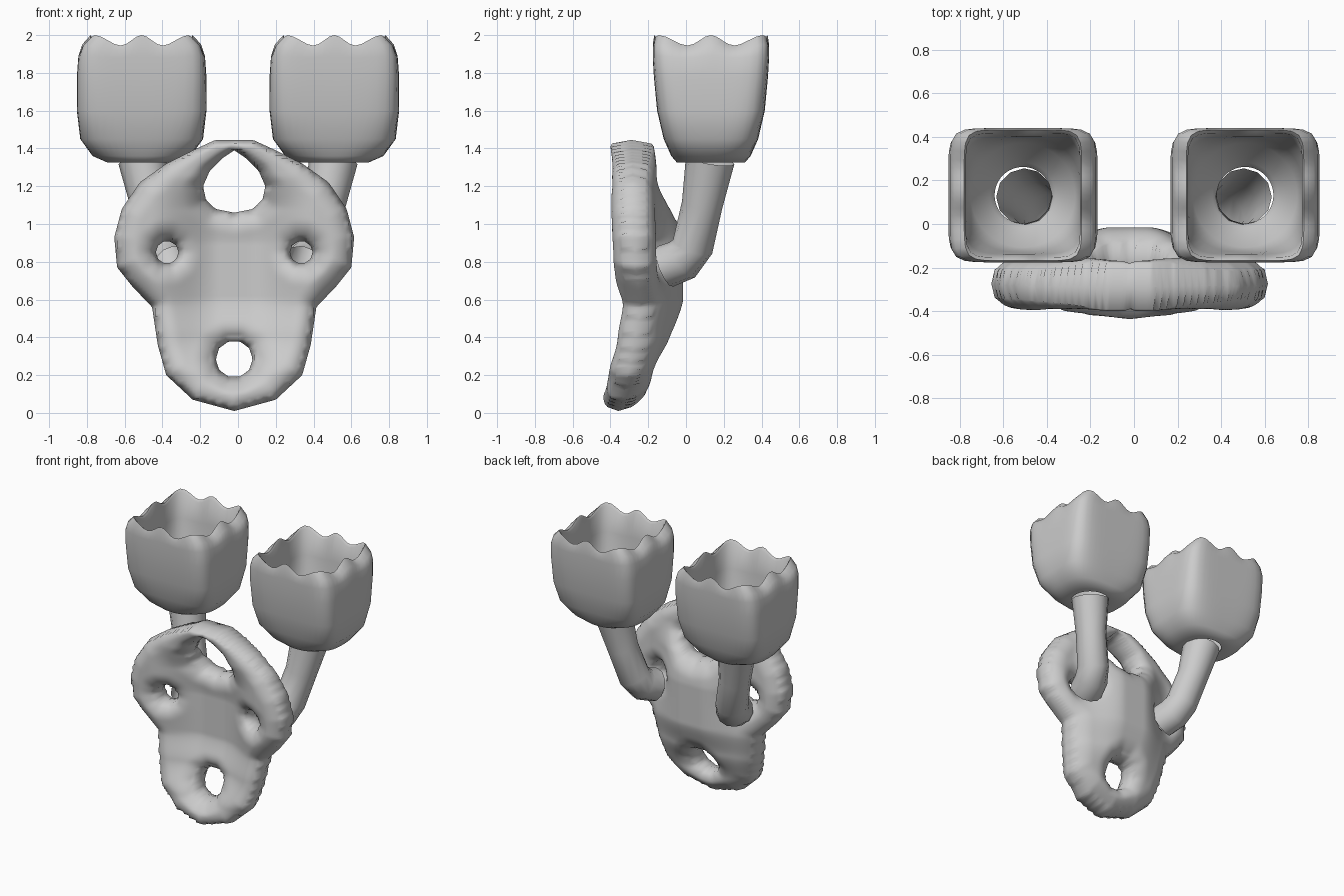
import bpy, bmesh, math
from mathutils import Vector

if "Cube" in bpy.data.objects:
    bpy.data.objects.remove(bpy.data.objects["Cube"])


def finish(name, bm, smooth=60):
    bmesh.ops.remove_doubles(bm, verts=bm.verts, dist=1e-4)
    bmesh.ops.recalc_face_normals(bm, faces=bm.faces)
    me = bpy.data.meshes.new(name)
    bm.to_mesh(me)
    bm.free()
    ob = bpy.data.objects.new(name, me)
    bpy.context.collection.objects.link(ob)
    bpy.ops.object.select_all(action='DESELECT')
    ob.select_set(True)
    bpy.context.view_layer.objects.active = ob
    bpy.ops.object.shade_smooth_by_angle(angle=math.radians(smooth))
    return ob


def skin(bm, rings):
    vs = [[bm.verts.new(p) for p in r] for r in rings]
    n = len(vs[0])
    for a, b in zip(vs, vs[1:]):
        for i in range(n):
            bm.faces.new((a[i], a[(i + 1) % n], b[(i + 1) % n], b[i]))


def interp(table, z):
    for (z0, a), (z1, b) in zip(table, table[1:]):
        if z <= z1:
            t = max(0, (z - z0) / (z1 - z0))
            t = t * t * (3 - 2 * t) * 0.5 + t * 0.5
            return a + (b - a) * t
    return table[-1][1]


# Back plate: pillowy bowed plate with four holes
def mirrored(half):
    return half + [(-x, z) for x, z in reversed(half) if x > 0]


def circle(cx, cz, r, n=10):
    return [(cx + r * math.cos(math.tau * i / n), cz + r * math.sin(math.tau * i / n)) for i in range(n)]


outline = mirrored([(0, .01), (.22, .07), (.36, .2), (.405, .36), (.435, .56), (.54, .67), (.62, .77), (.635, .93),
                    (.595, 1.08), (.5, 1.22), (.36, 1.32), (.22, 1.39), (.1, 1.445), (0, 1.445)])
holes = [mirrored([(0, 1.06), (.1, 1.08), (.15, 1.13), (.165, 1.2), (.13, 1.28), (.06, 1.35), (0, 1.39)]),
         circle(.355, .85, .06), circle(-.355, .85, .06), circle(0, .285, .098)]
centre_y = [(0, -.36), (.2, -.29), (.4, -.19), (.6, -.13), (.9, -.13), (1.08, -.16), (1.25, -.26), (1.45, -.29)]
edge_y = [(0, -.36), (.2, -.31), (.4, -.27), (.57, -.24), (.8, -.27), (1.1, -.28), (1.45, -.29)]
segs = [(p[i - 1], p[i]) for p in [outline] + holes for i in range(len(p))]


def sdf(x, z):
    best, inside = 9, False
    for (ax, az), (bx, bz) in segs:
        dx, dz = bx - ax, bz - az
        t = min(1, max(0, ((x - ax) * dx + (z - az) * dz) / (dx * dx + dz * dz)))
        best = min(best, (x - ax - t * dx) ** 2 + (z - az - t * dz) ** 2)
        if (az > z) != (bz > z) and x < ax + (z - az) * dx / dz:
            inside = not inside
    return math.sqrt(best) if inside else -math.sqrt(best)


def build_plate():
    h, nx, nz = .0155, 43, 95
    cells = {(i, k) for i in range(-nx, nx) for k in range(-1, nz)
             if sdf((i + .5) * h, (k + .503) * h) > 0}
    bm, pairs = bmesh.new(), {}
    for c in cells:
        for v in ((c[0], c[1]), (c[0] + 1, c[1]), (c[0] + 1, c[1] + 1), (c[0], c[1] + 1)):
            if v in pairs:
                continue
            x, z = v[0] * h, v[1] * h
            rim = any((v[0] - a, v[1] - b) not in cells for a in (0, 1) for b in (0, 1))
            if rim:
                for _ in range(3):
                    d, e = sdf(x, z), .002
                    gx = (sdf(x + e, z) - sdf(x - e, z)) / (2 * e)
                    gz = (sdf(x, z + e) - sdf(x, z - e)) / (2 * e)
                    x, z = x - d * gx * .95, z - d * gz * .95
            w = min(1, max(0, (abs(x) - .08) / .36))
            w = w * w * (3 - 2 * w)
            y = interp(centre_y, z) * (1 - w) + interp(edge_y, z) * w
            R = .12 if z < 1.2 else .12 - .085 * min(1, (z - 1.2) / .2)
            q = 0 if rim else min(1, max(.02, sdf(x, z)) / R)
            t = .115 * math.sqrt(1 - (1 - q) ** 2)
            f = bm.verts.new((x - .02, y - t, z))
            pairs[v] = (f, f if rim else bm.verts.new((x - .02, y + t, z)))
    for i, k in cells:
        q = [pairs[v] for v in ((i, k), (i + 1, k), (i + 1, k + 1), (i, k + 1))]
        bm.faces.new([p[0] for p in q])
        if any(p[0] is not p[1] for p in q):
            bm.faces.new([p[1] for p in reversed(q)])
    finish("back_plate", bm, 180)


build_plate()

# Cup rings: z, half width x, half width y, squareness, rim scallop depth
CUP = [(1.325, .13, .13, 2, 0), (1.325, .18, .18, 2.3, 0), (1.36, .26, .21, 3, 0), (1.45, .325, .25, 4.5, 0),
       (1.6, .343, .285, 6, 0), (1.78, .343, .302, 7, 0), (1.89, .335, .308, 8, .01), (1.95, .315, .308, 8, .03),
       (2.0, .27, .3, 8, .055), (1.98, .262, .285, 8, .05), (1.8, .27, .27, 5, .01), (1.6, .265, .262, 2.6, 0),
       (1.45, .24, .24, 2, 0), (1.36, .15, .15, 2, 0), (1.325, .13, .13, 2, 0)]


def build_cup(name, cx):
    rings = []
    for z, hx, hy, n, s in CUP:
        ring = []
        for i in range(64):
            a = math.tau * i / 64
            c, k = math.cos(a), math.sin(a)
            r = 1 / (abs(c) ** n + abs(k) ** n) ** (1 / n)
            ring.append((cx + hx * r * c, .132 + hy * r * k, z - s * (1 - math.cos(8 * a)) / 2))
        rings.append(ring)
    bm = bmesh.new()
    skin(bm, rings)
    finish(name, bm)


# Hollow bent arm from the plate up into the cup
def build_arm(name, side):
    path = [Vector((side * x, y, z)) for x, y, z in
            [(.34, -.11, .775), (.37, -.02, .81), (.4, .035, .88), (.46, .085, 1.1), (.505, .128, 1.34)]]
    radii = [.115, .115, .11, .108, .13]
    rings = []
    for i, p in enumerate(path):
        t = (path[min(i + 1, 4)] - path[max(i - 1, 0)]).normalized()
        u = t.cross(Vector((0, 1, 0))).cross(t).normalized() if i < 0 else Vector((1, 0, 0))
        u = (u - t * u.dot(t)).normalized()
        v = t.cross(u)
        rings.append([p + radii[i] * (u * math.cos(math.tau * k / 12) + v * math.sin(math.tau * k / 12))
                      for k in range(12)])
    bm = bmesh.new()
    skin(bm, rings)
    finish(name, bm)


for label, side in (("left", -1), ("right", 1)):
    build_cup(label + "_cup", side * .51)
    build_arm(label + "_arm", side)
